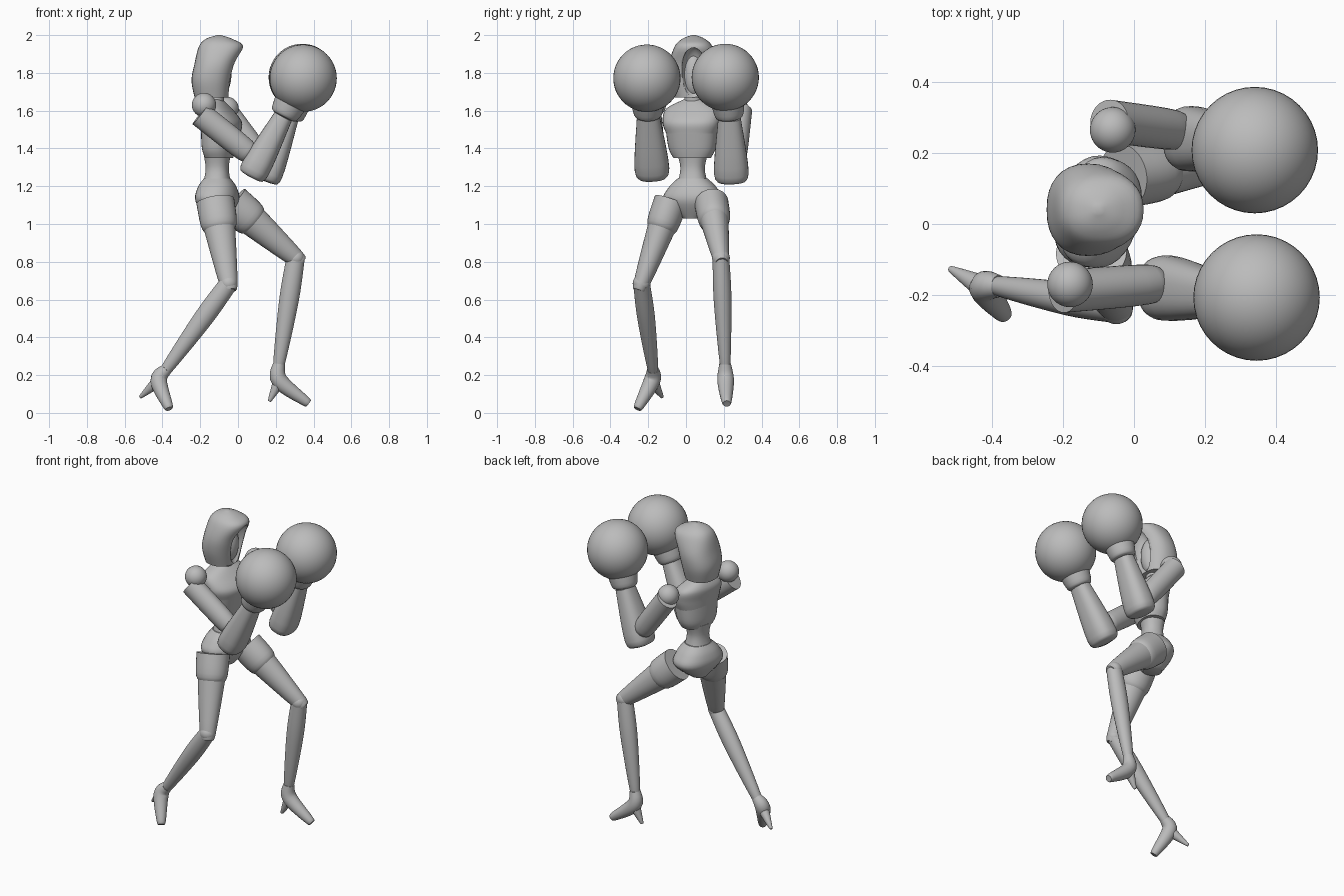
import bpy, bmesh
from math import pi, cos, sin, radians, copysign
from mathutils import Vector, Matrix

if "Cube" in bpy.data.objects:
    bpy.data.objects.remove(bpy.data.objects["Cube"])

GREY = (.5, .5, .5, 1)
grey = bpy.data.materials.new("plain_grey")
grey.use_nodes = True
grey.diffuse_color = GREY
grey.node_tree.nodes["Principled BSDF"].inputs["Base Color"].default_value = GREY

UP = Vector((0, 0, 1))
ACROSS = Vector((0, 1, 0))
TURN = Matrix.Rotation(radians(-15), 3, 'Z')    # the body is turned a little


def finish(name, bm):
    """Turn a bmesh into a smooth shaded object."""
    bmesh.ops.recalc_face_normals(bm, faces=bm.faces)
    mesh = bpy.data.meshes.new(name)
    bm.to_mesh(mesh)
    bm.free()
    mesh.materials.append(grey)
    part = bpy.data.objects.new(name, mesh)
    bpy.context.collection.objects.link(part)
    bpy.ops.object.select_all(action='DESELECT')
    part.select_set(True)
    bpy.context.view_layer.objects.active = part
    bpy.ops.object.shade_smooth_by_angle(angle=radians(40))
    return part


def smooth_path(rings, steps=5):
    """Pass a smooth curve through rings of (x, y, z, width, depth)."""
    rings = [Vector(ring) for ring in rings]
    padded = [rings[0], *rings, rings[-1]]
    result = []
    for before, start, end, after in zip(padded, padded[1:], padded[2:], padded[3:]):
        for step in range(steps):
            t = step / steps
            ease = t * t * (3 - 2 * t)
            leave = (end - before) / 2 * t * (1 - t) ** 2
            arrive = (after - start) / 2 * t * t * (1 - t)
            result.append(start.lerp(end, ease) + leave - arrive)
    return result + [rings[-1]]


def loft(name, rings, side=ACROSS, axis=None, power=2, count=32):
    """Skin a tube over rings, squarer when the power is higher."""
    rings = smooth_path(rings)
    centres = [Vector(ring[:3]) for ring in rings]
    bm = bmesh.new()
    loops = []
    for i, ring in enumerate(rings):
        before, after = centres[max(i - 1, 0)], centres[min(i + 1, len(rings) - 1)]
        along = axis or (after - before).normalized()
        right = (side - along * side.dot(along)).normalized()
        front = along.cross(right)
        loop = []
        for k in range(count):
            angle = 2 * pi * k / count
            u, v = (copysign(abs(f) ** (2 / power), f) for f in (cos(angle), sin(angle)))
            loop.append(bm.verts.new(centres[i] + right * u * ring[3] + front * v * ring[4]))
        loops.append(loop)
    for low, high in zip(loops, loops[1:]):
        for k in range(count):
            bm.faces.new((low[k - 1], low[k], high[k], high[k - 1]))
    bm.faces.new(loops[0])
    bm.faces.new(loops[-1])
    return finish(name, bm)


def limb(name, path, radii, depth=1, power=2):
    """Tube along joints with a rounded far end."""
    path = [Vector(point) for point in path]
    radii = list(radii)
    tip = (path[-1] - path[-2]).normalized() * radii[-1]
    path.append(path[-1] + tip / 2)
    radii.append(radii[-1] / 2)
    return loft(name, [(*p, r, r * depth) for p, r in zip(path, radii)], power=power)


def upright(name, origin, rows, turn=TURN, power=2.3):
    """Horizontal rings given as height, forward offset, half width, half depth."""
    side, forward = turn @ ACROSS, turn @ Vector((1, 0, 0))
    rings = [(*(Vector(origin) + forward * offset + UP * height), width, depth)
             for height, offset, width, depth in rows]
    return loft(name, rings, side, UP, power)


def ball(name, centre, size):
    bm = bmesh.new()
    place = Matrix.Translation(centre) @ Matrix.Diagonal((*size, 1))
    bmesh.ops.create_uvsphere(bm, u_segments=40, v_segments=24, radius=1, matrix=place)
    return finish(name, bm)


# hood with a carved face opening
HEAD = Vector((-.1, .04, 0))
hood = upright("hood", HEAD, [(1.67, -.04, .1, .09), (1.76, -.04, .125, .106),
                              (1.85, -.02, .128, .11), (1.94, .01, .1, .117),
                              (1.98, 0, .06, .07), (2, 0, .01, .01)], Matrix.Identity(3))
cutter = ball("face_cutter", HEAD + Vector((.1, 0, 1.79)), (.085, .068, .15))
cutter.hide_render = True
opening = hood.modifiers.new("face_opening", 'BOOLEAN')
opening.object = cutter
opening.solver = 'EXACT'
bpy.context.view_layer.objects.active = hood
bpy.ops.object.modifier_apply(modifier=opening.name)
bpy.data.objects.remove(cutter)
ball("face", HEAD + UP * 1.79, (.065, .06, .12))

# torso, from the neck down
BODY = (-.11, .035, 0)
upright("neck", BODY, [(1.6, -.02, .05, .05), (1.72, 0, .04, .04)])
upright("chest", BODY, [(1.48, .02, .136, .098), (1.54, .02, .155, .104),
                        (1.61, -.01, .145, .08), (1.66, -.02, .05, .045)])
upright("ribcage", BODY, [(1.35, .01, .1, .07), (1.4, .01, .125, .085), (1.5, .02, .138, .1)])
upright("waist", BODY, [(1.2, 0, .085, .075), (1.29, 0, .064, .06), (1.37, 0, .08, .07)])
upright("pelvis", BODY, [(1.03, 0, .05, .055), (1.12, 0, .155, .108),
                         (1.19, 0, .13, .1), (1.24, 0, .08, .07)])

# joints of the boxing pose
POSE = {
    "right": dict(hip=(-.12, -.08, 1.12), knee=(-.05, -.235, .685), ankle=(-.38, -.175, .23),
                  instep=(-.42, -.18, .17), toe=(-.37, -.25, .035), heel=(-.51, -.13, .09),
                  shoulder=(-.18, -.17, 1.63), arm=(-.2, -.19, 1.58), elbow=(.04, -.17, 1.39),
                  forearm=(.09, -.18, 1.29), wrist=(.24, -.2, 1.57), glove=(.345, -.207, 1.772)),
    "left": dict(hip=(-.03, .135, 1.11), knee=(.305, .185, .82), ankle=(.217, .207, .26),
                 instep=(.22, .21, .17), toe=(.36, .215, .06), heel=(.17, .208, .07),
                 shoulder=(-.06, .265, 1.61), arm=(-.07, .29, 1.6), elbow=(.11, .265, 1.36),
                 forearm=(.16, .24, 1.27), wrist=(.27, .23, 1.56), glove=(.34, .208, 1.776)),
}

for side, joints in POSE.items():
    at = {joint: Vector(place) for joint, place in joints.items()}

    # leg with hip shell and knee ball
    shell_end = at["hip"].lerp(at["knee"], .3)
    calf = at["knee"].lerp(at["ankle"], .4)
    limb(side + "_hip_shell", (at["hip"], shell_end), (.09, .083), 1.12)
    limb(side + "_thigh", (at["hip"], at["knee"]), (.088, .043), 1.12)
    ball(side + "_knee", at["knee"], (.047, .047, .047))
    limb(side + "_shin", (at["knee"], calf, at["ankle"]), (.044, .047, .028), 1.1)

    # high heeled foot
    limb(side + "_foot", (at["ankle"], at["instep"], at["toe"]), (.031, .044, .026))
    limb(side + "_heel", (at["instep"], at["heel"]), (.035, .011))

    # arm with shoulder ball and flared forearm
    ball(side + "_shoulder", at["shoulder"], (.064, .064, .064))
    limb(side + "_upper_arm", (at["arm"], at["elbow"]), (.06, .056), 1.1)
    limb(side + "_forearm", (at["wrist"], at["forearm"]), (.06, .092), .85, 2.5)

    # round glove and its cuff
    cuff_start = at["wrist"].lerp(at["glove"], .15)
    limb(side + "_glove_cuff", (at["wrist"], cuff_start, at["glove"]), (.058, .08, .1))
    ball(side + "_glove", at["glove"], (.178, .178, .178))
